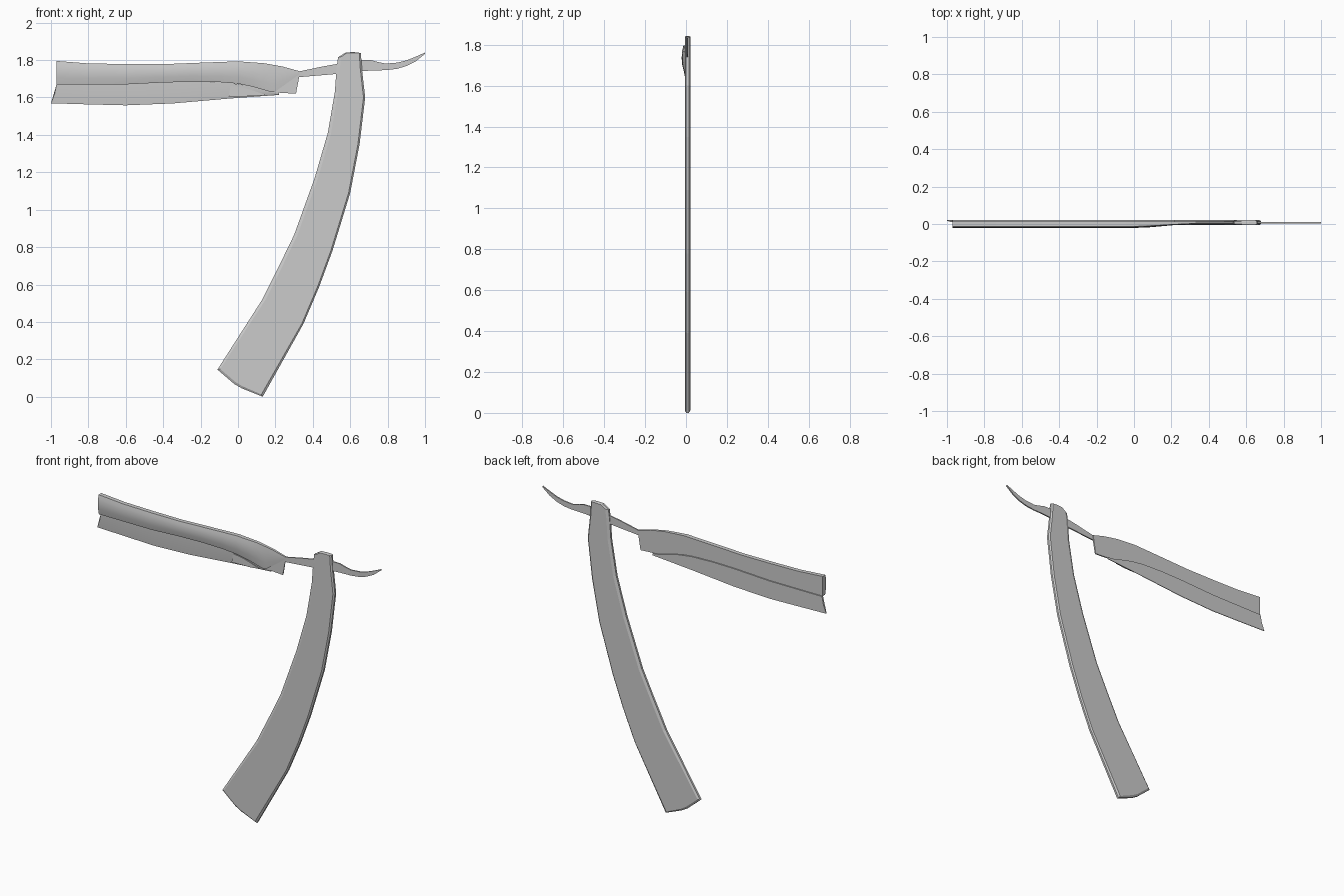
import bpy, bmesh

if "Cube" in bpy.data.objects:
    bpy.data.objects.remove(bpy.data.objects["Cube"])


def finish(name, bm, smooth=None):
    bmesh.ops.recalc_face_normals(bm, faces=bm.faces)
    me = bpy.data.meshes.new(name)
    bm.to_mesh(me)
    bm.free()
    ob = bpy.data.objects.new(name, me)
    bpy.context.collection.objects.link(ob)
    if smooth:
        bpy.ops.object.select_all(action='DESELECT')
        ob.select_set(True)
        bpy.context.view_layer.objects.active = ob
        bpy.ops.object.shade_smooth_by_angle(angle=smooth)
    return ob


def loft(name, sections, smooth=None):
    """Skin a list of closed rings and cap both ends."""
    bm = bmesh.new()
    rings = [[bm.verts.new(p) for p in s] for s in sections]
    n = len(rings[0])
    for a, b in zip(rings, rings[1:]):
        for i in range(n):
            j = (i + 1) % n
            bm.faces.new((a[i], a[j], b[j], b[i]))
    bm.faces.new(rings[0])
    bm.faces.new(rings[-1])
    return finish(name, bm, smooth)


def at(x, pts):
    """Linear interpolation on a short profile."""
    for (x0, z0), (x1, z1) in zip(pts, pts[1:]):
        if x <= x1:
            t = max(0, (x - x0) / (x1 - x0))
            return z0 + (z1 - z0) * t
    return pts[-1][1]


# Blade profiles as (x, z) or (x, y)
top = [(-.97, 1.805), (-.8, 1.792), (-.45, 1.786), (-.2, 1.796), (0, 1.803),
       (.14, 1.793), (.24, 1.775), (.33, 1.75)]
mid = [(-.97, 1.68), (-.6, 1.68), (-.4, 1.69), (-.25, 1.694), (-.1, 1.692),
       (0, 1.684), (.08, 1.667), (.18, 1.638), (.31, 1.63)]
flap = mid[:-1] + [(.2, 1.642), (.33, 1.735)]
low = [(-1, 1.58), (-.8, 1.573), (-.6, 1.568), (-.35, 1.578), (-.05, 1.604),
       (.1, 1.615), (.31, 1.63)]
front = [(-.97, -.013), (0, -.013), (.1, -.009), (.2, -.003), (.33, .003)]

# Thick blade holder with a rounded front
sections = []
for x in (-.97, -.8, -.6, -.4, -.25, -.1, 0, .08, .14, .18, .2, .24, .28, .33):
    zt, zf, y = at(x, top), at(x, flap), at(x, front)
    xb = min(x, .31) if x > .3 else x
    zm = min(at(xb, mid), zf - .001)
    h = zt - zf
    b = .008 * min(1, (.33 - x) / .25)
    sections.append([(xb, .014, zm), (x, .014, zt), (x, y, zt),
                     (x, y - .7 * b, zt - .2 * h), (x, y - b, zt - .45 * h),
                     (x, y - .7 * b, zt - .7 * h), (x, y + .3 * b, zf),
                     (x, .006, zf), (xb, .006, zm)])
loft("blade_holder", sections, .6)

# Thin cutting plate below the holder, stepped out at the back
sections = []
for x in (-.97, -.8, -.6, -.35, -.2, -.05, .04, .1, .17, .22):
    zm, zb = at(x, mid), at(x, low)
    zs = [zm, zm + (zb - zm) * .5, zb]
    xs = [-.97, -.98, -1] if x < -.9 else [x] * 3
    sections.append([(a, .021, z) for a, z in zip(xs, zs)] +
                    [(a, y, z) for a, y, z in zip(xs[::-1], (.017, .012, .011), zs[::-1])])
loft("cutting_plate", sections, .4)


def prism(name, pts, y0, y1):
    return loft(name, [[(x, y, z) for x, z in pts] for y in (y0, y1)])


# Small clip on the front of the plate
prism("plate_clip", [(-.05, 1.615), (-.04, 1.672), (.03, 1.662), (.09, 1.644),
                     (.145, 1.624), (.08, 1.617)], .007, .014)

# Tang and curled tail: (x, top z, bottom z)
tang = [(.30, 1.745, 1.715), (.33, 1.75, 1.719), (.45, 1.775, 1.729), (.55, 1.793, 1.738),
        (.66, 1.81, 1.75), (.71, 1.81, 1.754), (.75, 1.799, 1.755), (.79, 1.791, 1.756),
        (.85, 1.796, 1.763), (.90, 1.808, 1.778), (.95, 1.828, 1.803), (1.0, 1.85, 1.843)]
loft("tang_tail", [[(x, .003, b), (x, .003, t), (x, .011, t), (x, .011, b)]
                   for x, t, b in tang], .5)

# Curved handle: matching (left, right) outline points, six-sided section
handle = [((-.11, .155), (.132, .01)), ((.13, .53), (.35, .40)), ((.22, .71), (.435, .60)),
          ((.30, .875), (.505, .79)), ((.41, 1.18), (.60, 1.10)), ((.48, 1.42), (.65, 1.36)),
          ((.518, 1.64), (.68, 1.61)), ((.527, 1.77), (.663, 1.76)),
          ((.535, 1.825), (.657, 1.848))]
left = [a for a, b in handle]
right = [b for a, b in handle]
ridge = left + [(.575, 1.85), (.615, 1.853)] + right[::-1] + [(.02, .055), (-.02, .078)]
face = [(x + .018, z) for x, z in left]
face[0] = (-.095, .158)
face[-1] = (.553, 1.828)
inner = [(x - .009, z) for x, z in right[::-1]]
inner[-1] = (.125, .022)
face += [(.58, 1.847), (.614, 1.849)] + inner + [(.024, .066), (-.013, .088)]
loft("handle", [[(x, y, z) for x, z in pts]
                for pts, y in ((face, -.006), (ridge, .001), (ridge, .014), (face, .021))])

# Rest the model on the ground
for ob in bpy.data.objects:
    for v in ob.data.vertices:
        v.co.z -= .01
